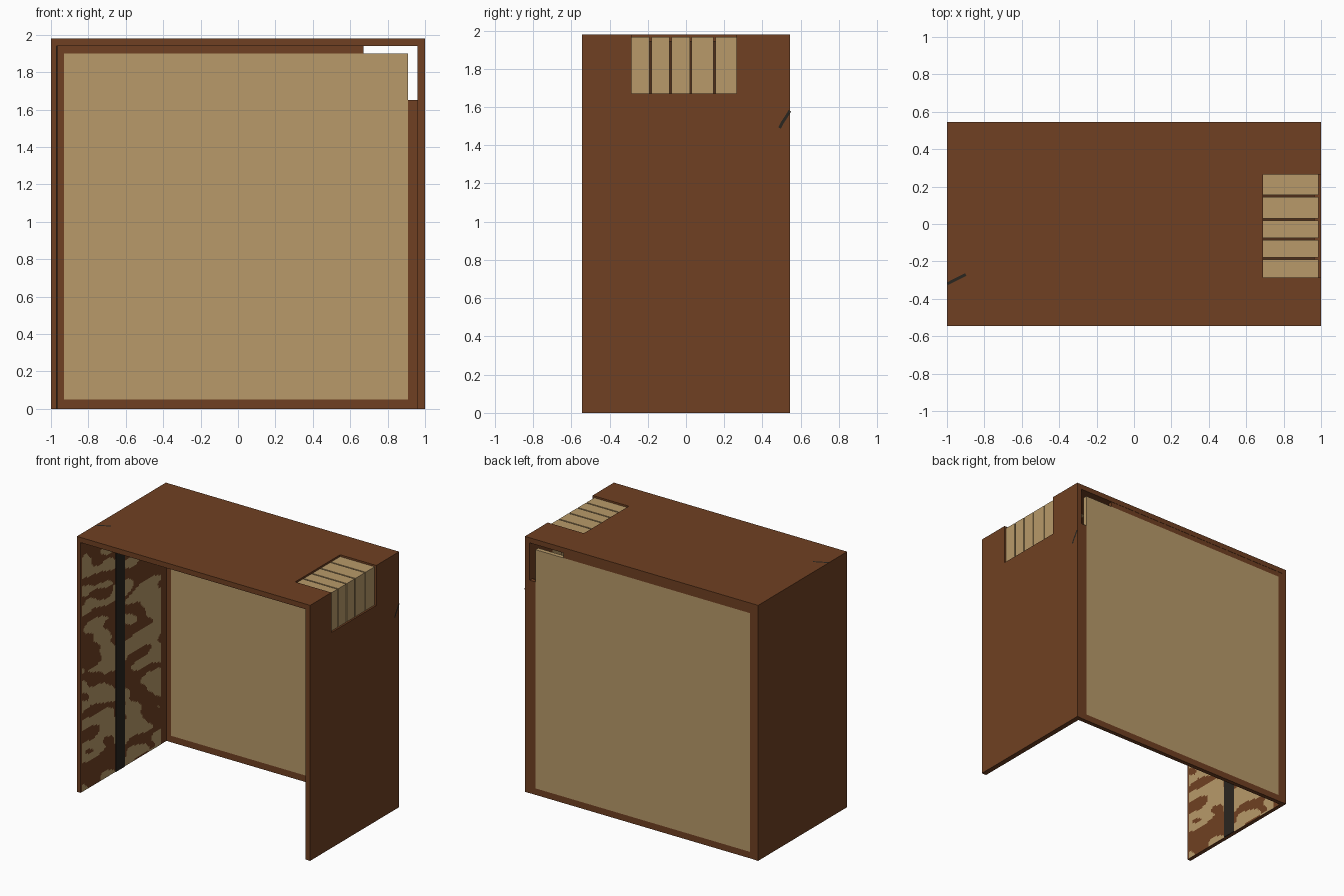
import bpy, bmesh, math
from mathutils import Vector, noise

if "Cube" in bpy.data.objects:
    bpy.data.objects.remove(bpy.data.objects["Cube"])


def material(name, rgb):
    m = bpy.data.materials.new(name)
    m.diffuse_color = (*rgb, 1)
    m.use_nodes = True
    m.node_tree.nodes["Principled BSDF"].inputs["Base Color"].default_value = m.diffuse_color
    return m


BROWN = material("brown", (0.162, 0.051, 0.016))
TAN = material("tan", (0.479, 0.323, 0.144))
DARK = material("charcoal", (0.023, 0.019, 0.014))
SHADE = material("dark brown", (0.075, 0.027, 0.010))


def finish(name, bm, *mats):
    bmesh.ops.recalc_face_normals(bm, faces=bm.faces)
    me = bpy.data.meshes.new(name)
    bm.to_mesh(me)
    bm.free()
    ob = bpy.data.objects.new(name, me)
    bpy.context.collection.objects.link(ob)
    for m in mats:
        me.materials.append(m)
    return ob


def box(name, x0, x1, y0, y1, z0, z1, mat):
    bm = bmesh.new()
    bmesh.ops.create_cube(bm, size=1)
    for v in bm.verts:
        v.co = Vector(((x0 + x1) / 2 + v.co.x * (x1 - x0),
                       (y0 + y1) / 2 + v.co.y * (y1 - y0),
                       (z0 + z1) / 2 + v.co.z * (z1 - z0)))
    return finish(name, bm, mat)


def prism(name, profile, y0, y1, mat):
    """Profile in x and z, extruded along y."""
    bm = bmesh.new()
    f = bm.faces.new([bm.verts.new((x, y0, z)) for x, z in profile])
    r = bmesh.ops.extrude_face_region(bm, geom=[f])
    for v in r["geom"]:
        if isinstance(v, bmesh.types.BMVert):
            v.co.y = y1
    return finish(name, bm, mat)


D, H = 0.545, 1.98
LX, RX, TZ = -0.97, 0.96, 1.94     # inner faces of the shell

# outer shell: left wall, top and right wall in one piece
shell = prism("shell", [(-1, 0), (-1, H), (1, H), (1, 0), (RX, 0), (RX, TZ), (LX, TZ), (LX, 0)],
              -D, D, BROWN)

# broken corner cut out of the shell
YA, YB = -0.285, 0.265
cutter = prism("corner_cutter", [(0.69, 1.9), (0.69, 2.1), (1.1, 2.1), (1.1, 1.67), (0.9, 1.67), (0.9, 1.9)],
               YA, YB, SHADE)
cutter.hide_render = True
mod = shell.modifiers.new("corner", "BOOLEAN")
mod.operation = "DIFFERENCE"
mod.solver = "EXACT"
mod.object = cutter
bpy.context.view_layer.objects.active = shell
bpy.ops.object.modifier_apply(modifier=mod.name)
bpy.data.objects.remove(cutter)


# exposed slats wrapping the corner, with dark strips in the gaps
def corner_profile(d):
    return [(0.69, TZ), (0.69, H - d), (1 - d, H - d), (1 - d, 1.67), (RX, 1.67), (RX, TZ)]


cuts = [YA, -0.185, -0.08, 0.025, 0.15, YB]
for i in range(5):
    a = cuts[i] + (0.005 if i else 0)
    b = cuts[i + 1] - (0.005 if i < 4 else 0)
    prism(f"slat_{i + 1}", corner_profile(0.014), a, b, TAN)
    if i < 4:
        prism(f"slat_gap_{i + 1}", corner_profile(0.034), b, b + 0.01, SHADE)

# back panel and its frame, with the frame missing beside the broken corner
F0, F1 = 0.51, 0.543
box("back_panel", -0.93, 0.91, F0, F1, 0.05, 1.90, TAN)
box("frame_bottom", LX, RX, F0, F1, 0, 0.05, BROWN)
box("frame_left", LX, -0.93, F0, F1, 0.05, TZ, BROWN)
box("frame_right", 0.91, RX, F0, F1, 0.05, 1.65, BROWN)
box("frame_top", -0.93, 0.67, F0, F1, 1.90, TZ, BROWN)

# mottled lining on the inside of the left wall
def lining(name, y0, y1):
    ny, nz = round((y1 - y0) / 0.014), 140
    bm = bmesh.new()
    rows = [[bm.verts.new((LX + 0.002, y0 + (y1 - y0) * j / ny, TZ * k / nz))
             for j in range(ny + 1)] for k in range(nz + 1)]
    for k in range(nz):
        for j in range(ny):
            f = bm.faces.new((rows[k][j], rows[k][j + 1], rows[k + 1][j + 1], rows[k + 1][j]))
            c = f.calc_center_median()
            n = noise.noise(Vector((c.y * 4.5, c.z * 11 + c.y * 2, 3.7)))
            f.material_index = 1 if n > 0.02 else 0
    ob = finish(name, bm, BROWN, TAN)
    # face into the room
    if ob.data.polygons[0].normal.x < 0:
        ob.data.flip_normals()


lining("lining_front", -0.525, -0.12)
lining("lining_back", -0.01, 0.437)
box("lining_strip", LX, LX + 0.006, -0.12, -0.01, 0, TZ, DARK)


# small cracks on the top and right wall
def crack(name, points, width, to_3d):
    bm = bmesh.new()
    for (a, b), (c, d) in zip(points, points[1:]):
        l = math.hypot(c - a, d - b)
        nx, ny = -(d - b) / l * width / 2, (c - a) / l * width / 2
        bm.faces.new([bm.verts.new(to_3d(*p)) for p in
                      ((a + nx, b + ny), (c + nx, d + ny), (c - nx, d - ny), (a - nx, b - ny))])
    finish(name, bm, DARK)


crack("crack_top", [(-0.998, -0.32), (-0.96, -0.30), (-0.93, -0.285), (-0.90, -0.27)], 0.015,
      lambda x, y: (x, y, H + 0.001))
crack("crack_right", [(0.49, 1.49), (0.505, 1.52), (0.525, 1.55), (0.543, 1.58)], 0.015,
      lambda y, z: (1.0005, y, z))
